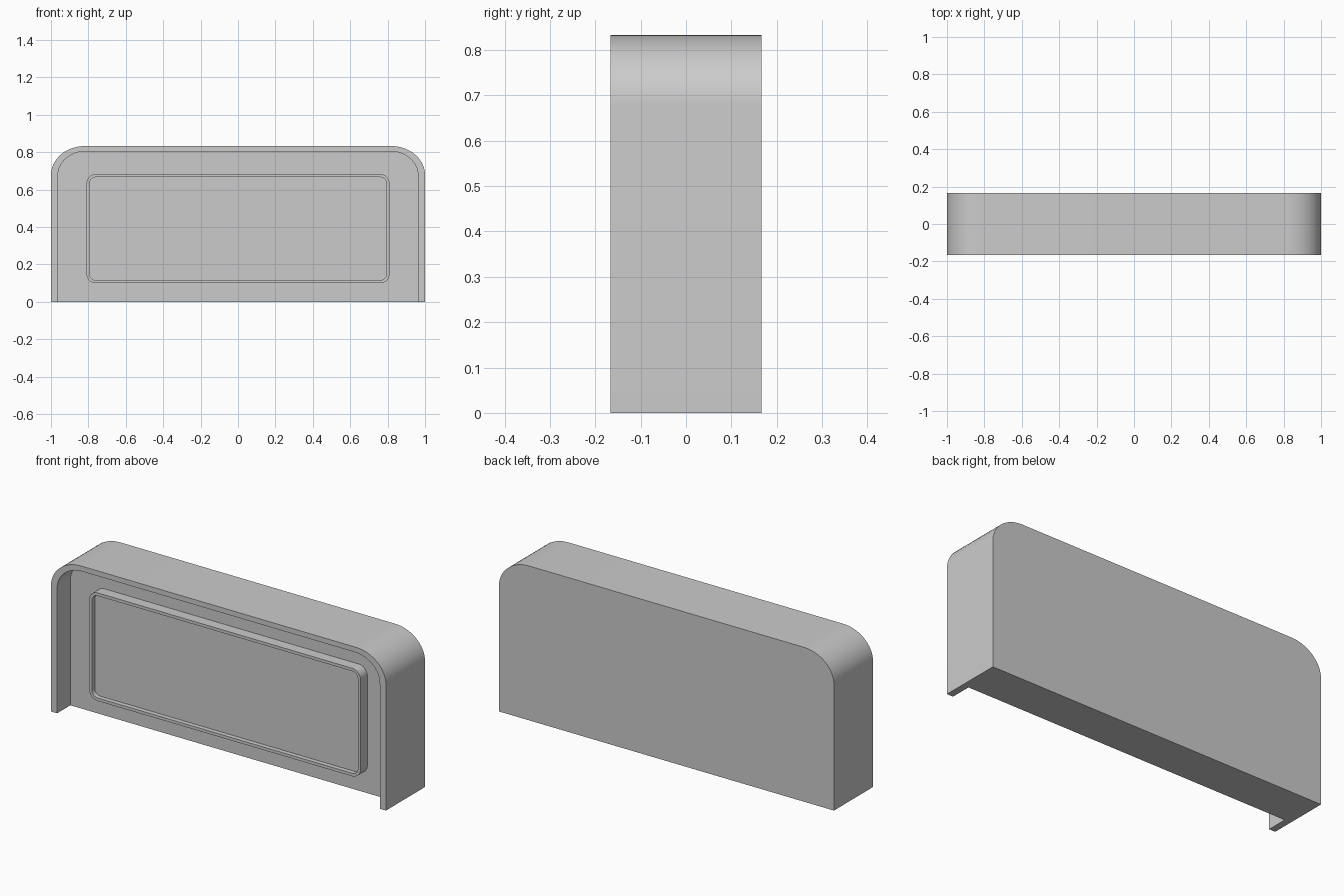
import bpy, bmesh, math

if "Cube" in bpy.data.objects:
    bpy.data.objects.remove(bpy.data.objects["Cube"])

DEPTH = 1 / 6          # half of the overall thickness
RECESS = -0.054        # front surface of the recessed board
grey = bpy.data.materials.new("grey")
grey.diffuse_color = (0.6, 0.6, 0.6, 1)
grey.use_nodes = True
grey.node_tree.nodes["Principled BSDF"].inputs["Base Color"].default_value = grey.diffuse_color


def corner(cx, cz, rx, rz, start, steps=16):
    """Quarter-ellipse points, anticlockwise from the start angle in degrees."""
    return [(cx + rx * math.cos(math.radians(start + 90 * i / steps)),
             cz + rz * math.sin(math.radians(start + 90 * i / steps)))
            for i in range(steps + 1)]


def arch(half, top, rx, rz):
    """Outline open at the bottom, with two rounded upper corners."""
    return ([(half, 0)] + corner(half - rx, top - rz, rx, rz, 0)
            + corner(rx - half, top - rz, rx, rz, 90) + [(-half, 0)])


def rounded_rect(half, low, high, r):
    pts = []
    for sx, cz, start in ((1, high - r, 0), (-1, high - r, 90),
                          (-1, low + r, 180), (1, low + r, 270)):
        pts += corner(sx * (half - r), cz, r, r, start, 8)
    return pts


def loft(name, sections, closed):
    """Bridge successive (outline, y) sections and cap both ends."""
    bm = bmesh.new()
    loops = [[bm.verts.new((x, y, z)) for x, z in pts] for pts, y in sections]
    n = len(loops[0])
    for a, b in zip(loops, loops[1:]):
        for i in range(n if closed else n - 1):
            j = (i + 1) % n
            bm.faces.new((a[i], a[j], b[j], b[i]))
    bm.faces.new(loops[0])
    bm.faces.new(loops[-1])
    if not closed:  # flat underside joining the open ends
        bm.faces.new([l[0] for l in loops] + [l[-1] for l in reversed(loops)])
    bmesh.ops.recalc_face_normals(bm, faces=bm.faces)
    mesh = bpy.data.meshes.new(name)
    bm.to_mesh(mesh)
    bm.free()
    mesh.materials.append(grey)
    obj = bpy.data.objects.new(name, mesh)
    bpy.context.collection.objects.link(obj)
    bpy.ops.object.select_all(action='DESELECT')
    obj.select_set(True)
    bpy.context.view_layer.objects.active = obj
    bpy.ops.object.shade_smooth_by_angle(angle=math.radians(30))


# Solid board with a rim projecting round the sides and top of its front
outer = arch(1.0, 0.833, 0.18, 0.155)
inner = arch(0.963, 0.805, 0.148, 0.13)
loft("board_with_rim", [(outer, DEPTH), (outer, -DEPTH),
                        (inner, -DEPTH), (inner, RECESS)], False)

# Raised panel with a thin lip round a shallow recess
edge = rounded_rect(0.81, 0.10, 0.683, 0.05)
lip = rounded_rect(0.794, 0.116, 0.667, 0.034)
loft("raised_panel", [(edge, RECESS + 0.005), (edge, -0.112),
                      (lip, -0.112), (lip, -0.087)], True)
